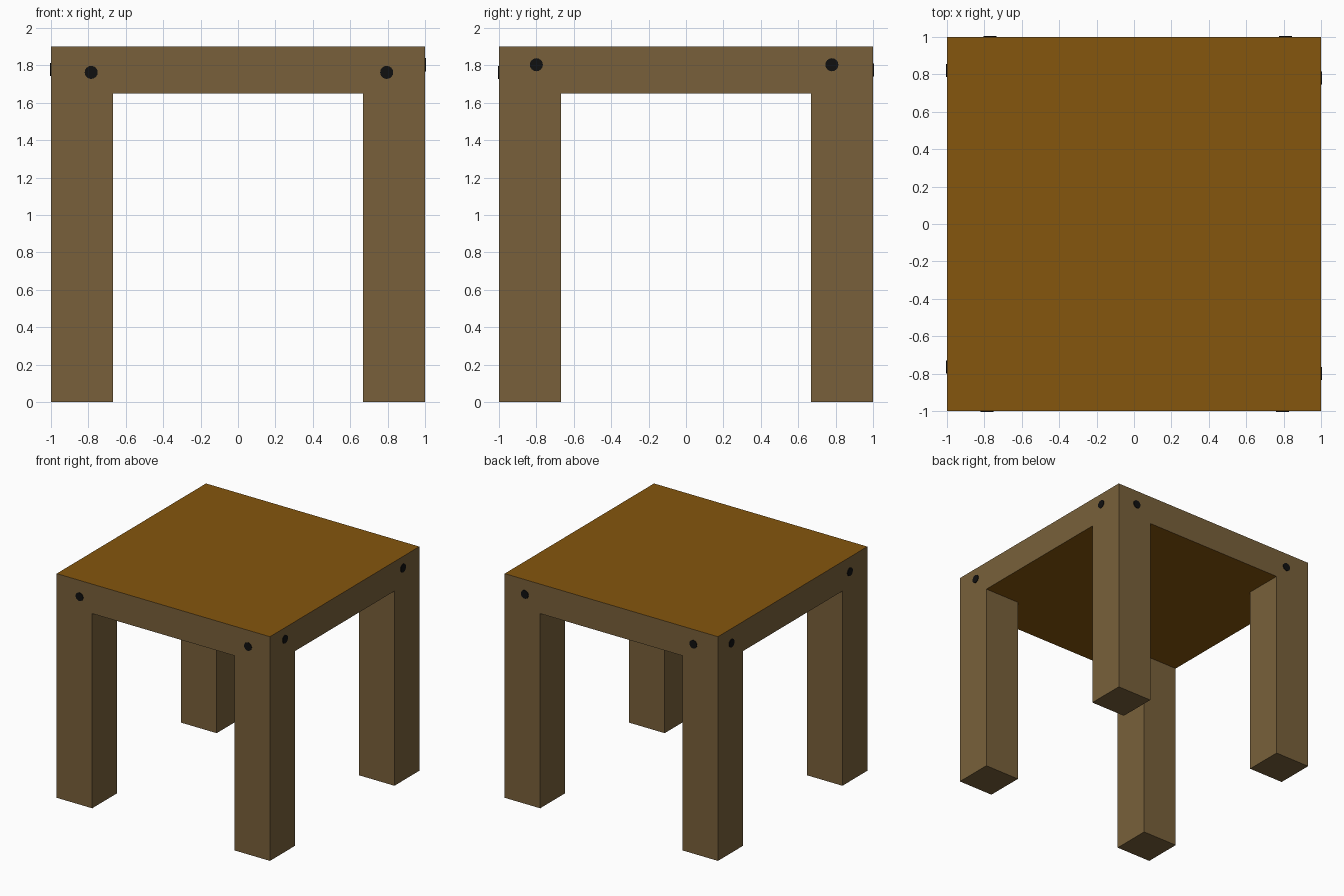
import bpy
import bmesh
from math import pi
from mathutils import Matrix, Vector

if "Cube" in bpy.data.objects:
    bpy.data.objects.remove(bpy.data.objects["Cube"])


def material(name, color):
    m = bpy.data.materials.new(name)
    m.diffuse_color = (*color, 1)
    m.use_nodes = True
    m.node_tree.nodes["Principled BSDF"].inputs["Base Color"].default_value = m.diffuse_color
    return m


FRAME = material("brown frame wood", (0.19, 0.118, 0.043))
TOP = material("orange brown top", (0.235, 0.092, 0.0042))
BLACK = material("black peg", (0.005, 0.005, 0.005))


def add_object(name, bm, mats):
    mesh = bpy.data.meshes.new(name)
    bm.to_mesh(mesh)
    bm.free()
    for m in mats:
        mesh.materials.append(m)
    ob = bpy.data.objects.new(name, mesh)
    bpy.context.collection.objects.link(ob)
    return ob


def box(name, lo, hi, mats):
    lo, hi = Vector(lo), Vector(hi)
    bm = bmesh.new()
    bmesh.ops.create_cube(bm, size=1)
    bmesh.ops.scale(bm, vec=hi - lo, verts=bm.verts)
    bmesh.ops.translate(bm, vec=(lo + hi) / 2, verts=bm.verts)
    bm.normal_update()
    if len(mats) > 1:  # second colour on horizontal faces
        for f in bm.faces:
            f.material_index = int(abs(f.normal.z) > 0.5)
    return add_object(name, bm, mats)


LEG, UNDER, HEIGHT = 0.333, 1.65, 1.90

# Table top: brown edges, orange brown upper and lower faces
box("table_top", (-1, -1, UNDER), (1, 1, HEIGHT), [FRAME, TOP])

# Four square legs flush with the corners
for y, depth in ((-1, "front"), (1, "back")):
    for x, side in ((-1, "left"), (1, "right")):
        xs = sorted((x, x * (1 - LEG)))
        ys = sorted((y, y * (1 - LEG)))
        box(f"{depth}_{side}_leg", (xs[0], ys[0], 0), (xs[1], ys[1], UNDER), [FRAME])


# Round pegs, two on each side of the top
def peg(name, side_angle, along, z):
    bm = bmesh.new()
    bmesh.ops.create_cone(bm, cap_ends=True, segments=16, radius1=0.035,
                          radius2=0.035, depth=0.02)
    place = (Matrix.Rotation(side_angle, 4, 'Z')
             @ Matrix.Translation((along, -0.995, z))
             @ Matrix.Rotation(pi / 2, 4, 'X'))
    bmesh.ops.transform(bm, matrix=place, verts=bm.verts)
    add_object(name, bm, [BLACK])


# side, rotation about z, positions along the side as seen from outside, height
for side, angle, spots, z in (
        ("front", 0, (-0.785, 0.795), 1.762),
        ("right", pi / 2, (-0.80, 0.78), 1.803),
        ("back", pi, (-0.81, 0.77), 1.775),
        ("left", -pi / 2, (-0.82, 0.765), 1.777)):
    for i, along in enumerate(spots):
        peg(f"{side}_peg_{i + 1}", angle, along, z)
